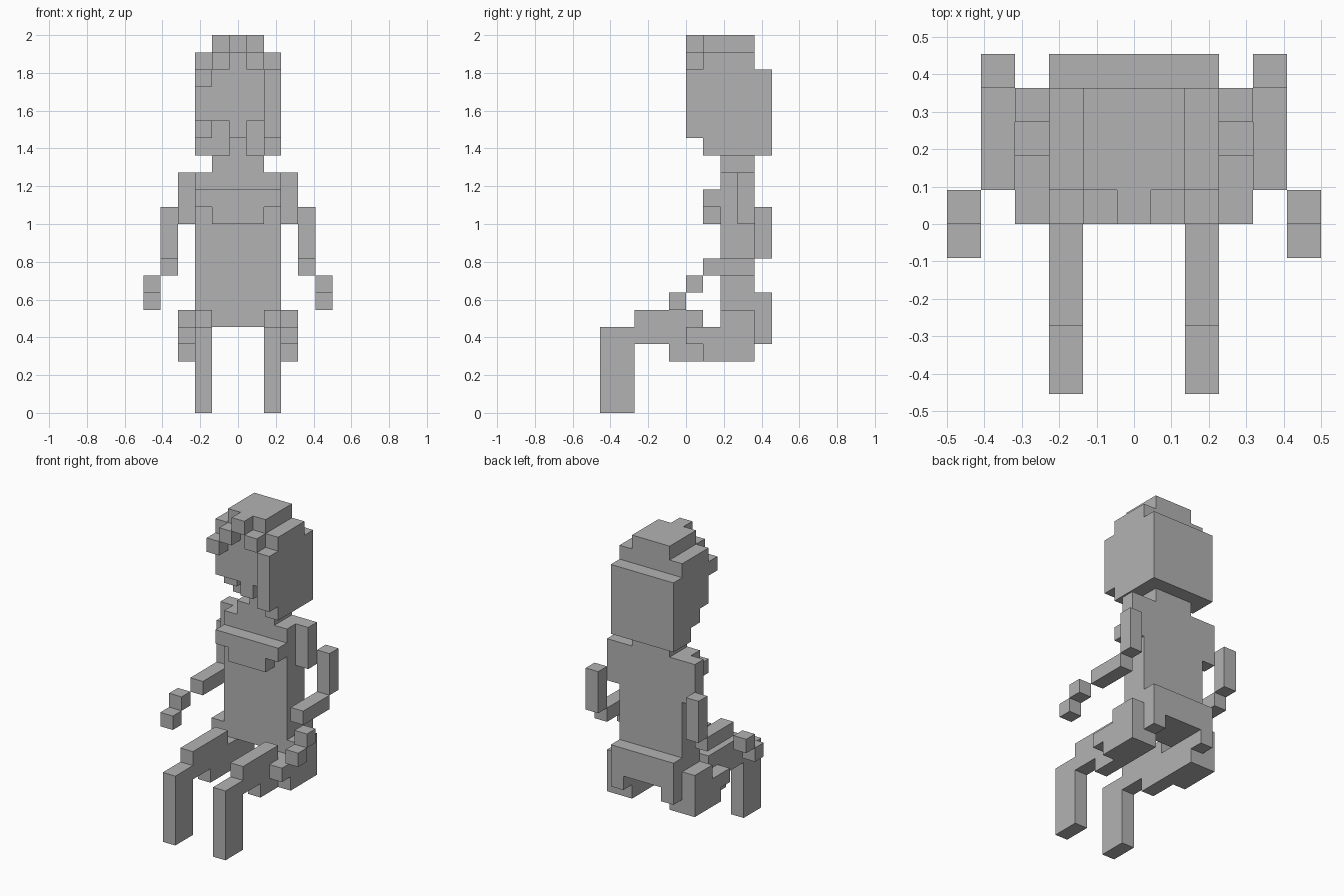
import bpy, bmesh
from mathutils import Vector

if "Cube" in bpy.data.objects:
    bpy.data.objects.remove(bpy.data.objects["Cube"])

U = 1 / 11  # block size

grey = bpy.data.materials.new("plain grey")
grey.diffuse_color = (0.45, 0.45, 0.45, 1)
grey.use_nodes = True
grey.node_tree.nodes["Principled BSDF"].inputs["Base Color"].default_value = grey.diffuse_color

# Boxes are inclusive block ranges: column (0 = centre), y (0 starts at y = 0), z
def box(x0, x1, y0, y1, z0, z1):
    return {(x, y, z) for x in range(x0, x1 + 1)
            for y in range(y0, y1 + 1) for z in range(z0, z1 + 1)}

def union(*boxes):
    return set().union(*(box(*b) for b in boxes))

def mirrored(cells):
    return {(-x, y, z) for x, y, z in cells}

parts = {}

# seated legs, arms and hands, mirrored to the other side
limbs = {
    "lower_leg": union((2, 2, -5, -4, 0, 4)),
    "thigh": union((2, 2, -3, 0, 5, 5), (2, 2, -3, 3, 4, 4), (2, 2, -1, 3, 3, 3)),
    "hip": union((3, 3, 2, 3, 5, 5), (3, 3, 0, 3, 4, 4), (3, 3, 1, 3, 3, 3)),
    "shoulder": union((3, 3, 3, 3, 11, 13)),
    "upper_arm": union((4, 4, 4, 4, 9, 11)),
    "forearm": union((4, 4, 1, 3, 8, 8)),
    "hand": union((5, 5, 0, 0, 7, 7), (5, 5, -1, -1, 6, 6)),
}
for name, cells in limbs.items():
    parts["right_" + name] = cells
    parts["left_" + name] = mirrored(cells)

# body
parts["torso"] = union((-2, 2, 2, 3, 5, 13))
parts["chest"] = union((-2, 2, 1, 1, 12, 12), (-1, 1, 1, 1, 11, 11))
parts["pelvis_back"] = union((-2, 2, 4, 4, 5, 6), (-2, -2, 4, 4, 4, 4), (2, 2, 4, 4, 4, 4))
parts["neck"] = union((-1, 1, 2, 3, 14, 14), (0, 0, 2, 3, 15, 15))

# head with chin, stepped hair cap and uneven side hair
parts["head"] = union((-2, 2, 1, 3, 17, 19), (0, 0, 1, 3, 16, 16))
parts["hair_top"] = union((-2, 2, 1, 3, 20, 20), (-1, 1, 1, 3, 21, 21))
parts["hair_back"] = union((-2, 2, 4, 4, 15, 19), (-1, 1, 3, 3, 15, 16))
parts["hair_right"] = union((2, 2, 0, 0, 16, 19), (2, 2, 1, 3, 15, 16))
parts["hair_left"] = union((-2, -2, 2, 3, 16, 16), (-2, -2, 3, 3, 15, 15))
parts["fringe"] = union((-2, -2, 0, 0, 19, 19), (-1, -1, 0, 0, 20, 20),
                        (0, 0, 0, 0, 21, 21), (1, 1, 0, 0, 20, 20))

solid = set().union(*parts.values())

def build(name, cells):
    """Make the outer skin of one part, leaving out faces hidden inside the model."""
    bm = bmesh.new()
    for c in cells:
        centre = Vector((c[0], c[1] + 0.5, c[2] + 0.5))
        for axis in range(3):
            for s in (-1, 1):
                n = [0, 0, 0]
                n[axis] = s
                if tuple(a + b for a, b in zip(c, n)) in solid:
                    continue
                n = Vector(n)
                a = Vector([float(i == (axis + 1) % 3) for i in range(3)])
                b = n.cross(a)
                corners = (a + b, b - a, -a - b, a - b)
                bm.faces.new([bm.verts.new((centre + (n + k) / 2) * U) for k in corners])
    bmesh.ops.remove_doubles(bm, verts=bm.verts, dist=U / 100)
    bmesh.ops.dissolve_limit(bm, angle_limit=0.01, verts=bm.verts, edges=bm.edges)
    mesh = bpy.data.meshes.new(name)
    bm.to_mesh(mesh)
    bm.free()
    mesh.materials.append(grey)
    bpy.context.collection.objects.link(bpy.data.objects.new(name, mesh))

for name, cells in parts.items():
    build(name, cells)
